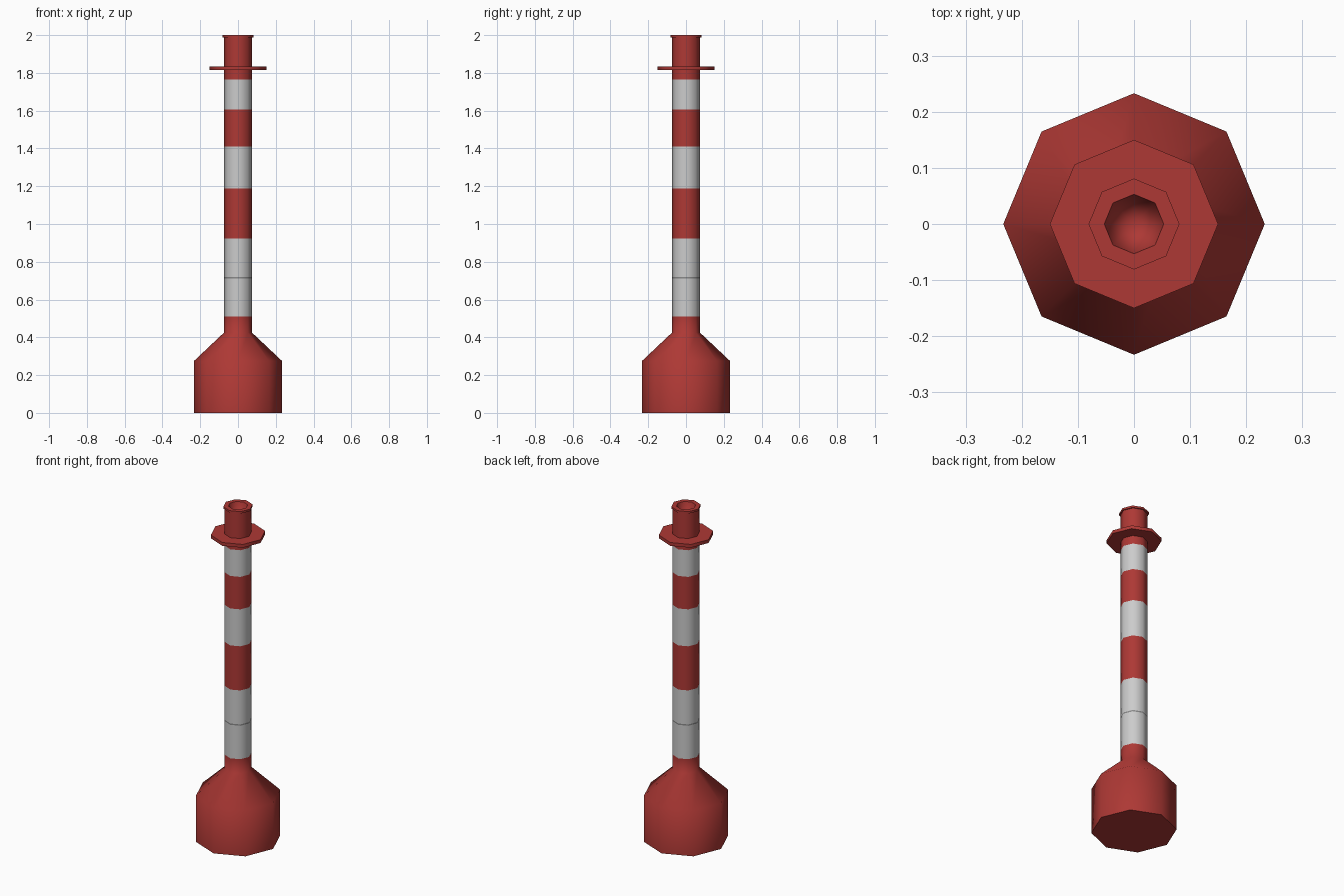
import bpy, bmesh, math

if "Cube" in bpy.data.objects:
    bpy.data.objects.remove(bpy.data.objects["Cube"])

SIDES = 8

def material(name, rgb):
    m = bpy.data.materials.new(name)
    m.diffuse_color = (*rgb, 1)
    m.use_nodes = True
    m.node_tree.nodes["Principled BSDF"].inputs["Base Color"].default_value = m.diffuse_color
    return m

RED = material("red_paint", (0.42, 0.04, 0.035))
DARK = material("dark_seam", (0.25, 0.25, 0.25))

def lathe(name, profile, mat=None):
    """Spin (radius, z) points into an octagonal part; radius 0 makes a pole."""
    bm = bmesh.new()
    rings = []
    for r, z in profile:
        if r == 0:
            rings.append([bm.verts.new((0, 0, z))] * SIDES)
        else:
            rings.append([bm.verts.new((r * math.cos(math.tau * i / SIDES),
                                        r * math.sin(math.tau * i / SIDES), z))
                          for i in range(SIDES)])
    for a, b in zip(rings, rings[1:]):
        for i in range(SIDES):
            j = (i + 1) % SIDES
            quad = dict.fromkeys((a[i], a[j], b[j], b[i]))
            bm.faces.new(list(quad))
    mesh = bpy.data.meshes.new(name)
    bm.to_mesh(mesh)
    bm.free()
    ob = bpy.data.objects.new(name, mesh)
    bpy.context.collection.objects.link(ob)
    if mat:
        mesh.materials.append(mat)
    bpy.ops.object.select_all(action='DESELECT')
    ob.select_set(True)
    bpy.context.view_layer.objects.active = ob
    bpy.ops.object.shade_smooth_by_angle(angle=math.radians(46))
    return ob

R = 0.074

# Float body: drum, sloping shoulder and neck
lathe("float_base", [(0, 0), (0.233, 0), (0.233, 0.275), (R, 0.425), (R, 0.51)], RED)

# Striped mast
bands = [("grey_band_low", 0.51, 0.711, None), ("mast_seam", 0.711, 0.719, DARK),
         ("grey_band_lower", 0.719, 0.923, None), ("red_band_lower", 0.923, 1.188, RED),
         ("grey_band_middle", 1.188, 1.41, None), ("red_band_upper", 1.41, 1.605, RED),
         ("grey_band_top", 1.605, 1.765, None)]
for name, z0, z1, mat in bands:
    lathe(name, [(R, z0), (R, z1)], mat)

# Hollow mast head with a thin rim and tapering bore
lathe("mast_head", [(R, 1.765), (R, 1.988), (0.081, 1.988), (0.081, 2.0),
                    (0.053, 2.0), (0, 1.8)], RED)

# Collar plate
lathe("collar_plate", [(R, 1.815), (0.15, 1.815), (0.15, 1.835), (R, 1.835)], RED)
